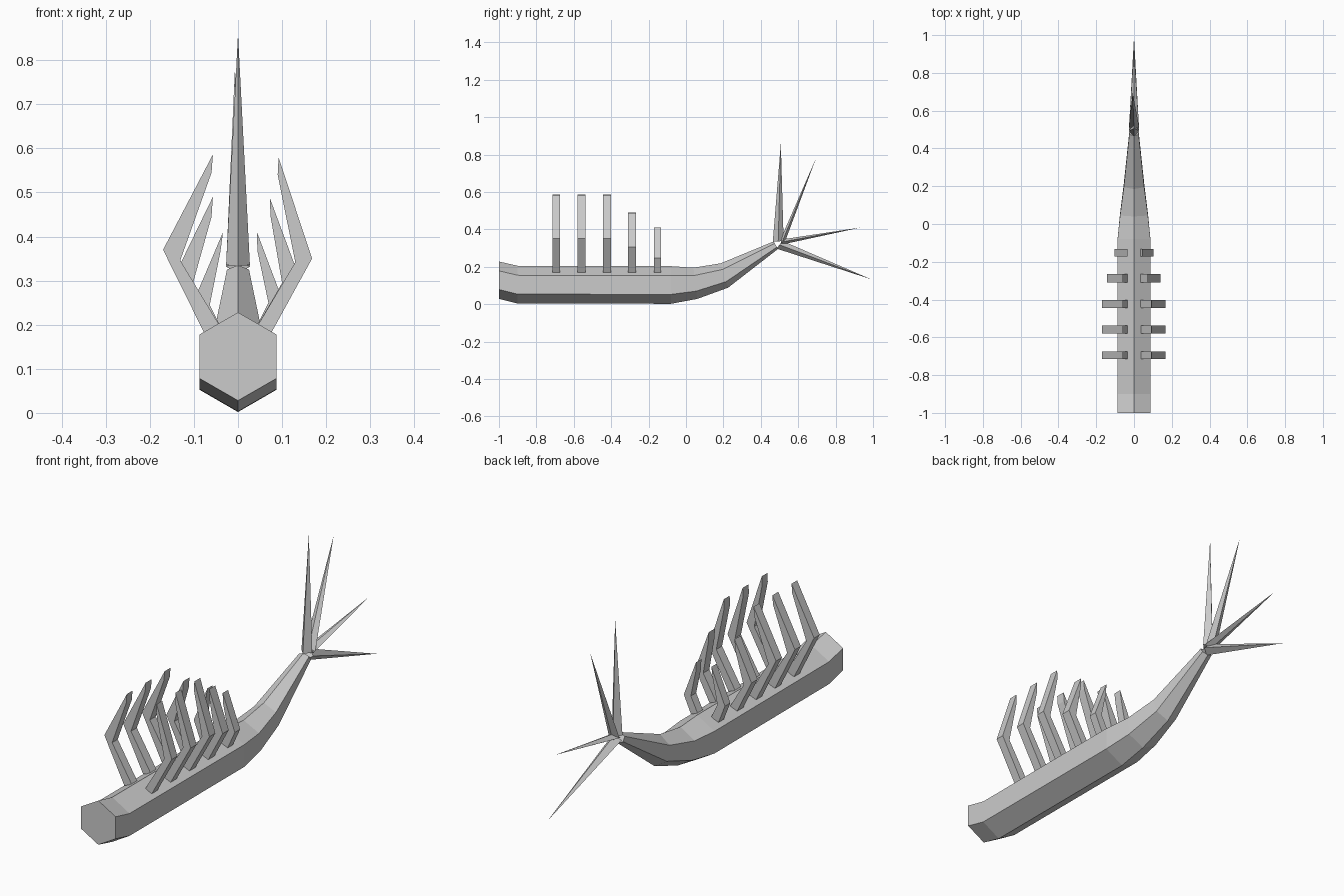
import bpy, bmesh, math
from mathutils import Vector

if "Cube" in bpy.data.objects:
    bpy.data.objects.remove(bpy.data.objects["Cube"])


def finish(name, verts, faces):
    bm = bmesh.new()
    vs = [bm.verts.new(v) for v in verts]
    for f in faces:
        bm.faces.new([vs[i] for i in f])
    bmesh.ops.recalc_face_normals(bm, faces=bm.faces)
    mesh = bpy.data.meshes.new(name)
    bm.to_mesh(mesh)
    bm.free()
    ob = bpy.data.objects.new(name, mesh)
    bpy.context.collection.objects.link(ob)
    return ob


def loft(name, rings):
    n = len(rings[0])
    verts = [v for r in rings for v in r]
    faces = [(k * n + i, k * n + (i + 1) % n, (k + 1) * n + (i + 1) % n, (k + 1) * n + i)
             for k in range(len(rings) - 1) for i in range(n)]
    faces += [tuple(range(n)), tuple(range(len(verts) - n, len(verts)))]
    return finish(name, verts, faces)


def hexagon(top, bottom, half_width):
    # hexagon with a point up, spanning top and bottom points given as (y, z)
    c = (Vector(top) + Vector(bottom)) / 2
    d = (Vector(top) - Vector(bottom)) / 2
    ring = []
    for i in range(6):
        a = i * math.pi / 3
        p = c + d * math.cos(a)
        ring.append((half_width * math.sin(a) / math.sin(math.pi / 3), p.x, p.y))
    return ring


# Hexagonal body rising into a narrow tail
sections = [
    ((-1.0, 0.228), (-1.0, 0.028), 0.087),
    ((-0.9, 0.205), (-0.9, 0.003), 0.087),
    ((-0.08, 0.203), (-0.08, 0.002), 0.087),
    ((0.04, 0.195), (0.06, 0.028), 0.074),
    ((0.185, 0.218), (0.225, 0.088), 0.054),
    ((0.468, 0.335), (0.492, 0.295), 0.025),
]
loft("body", [hexagon(*s) for s in sections])

# Four tail spikes: diamond base, given as two (y, z) edge points, and a tip (x, y, z)
spikes = [
    ((0.464, 0.333), (0.522, 0.338), (0, 0.507, 0.86)),
    ((0.502, 0.338), (0.528, 0.330), (-0.007, 0.695, 0.78)),
    ((0.505, 0.345), (0.510, 0.318), (0, 0.935, 0.41)),
    ((0.484, 0.297), (0.515, 0.338), (0, 0.99, 0.133)),
]
for k, (a, b, tip) in enumerate(spikes):
    my, mz = (a[0] + b[0]) / 2, (a[1] + b[1]) / 2
    base = [(0, *a), (0.027, my, mz), (0, *b), (-0.027, my, mz)]
    finish(f"tail_spike_{k + 1}", base + [tip],
           [(0, 1, 2, 3)] + [(i, (i + 1) % 4, 4) for i in range(4)])

# Bent ribs; (x, z) profiles: outer base, outer elbow, tip, under tip, inner elbow, inner base
left = {
    "large": [(-0.07, 0.168), (-0.17, 0.37), (-0.057, 0.586), (-0.06, 0.545), (-0.131, 0.346), (-0.032, 0.182)],
    "medium": [(-0.07, 0.168), (-0.142, 0.315), (-0.057, 0.49), (-0.06, 0.445), (-0.102, 0.295), (-0.035, 0.182)],
    "small": [(-0.07, 0.168), (-0.102, 0.25), (-0.034, 0.41), (-0.04, 0.365), (-0.064, 0.245), (-0.033, 0.182)],
}
right = {
    "large": [(0.068, 0.168), (0.168, 0.35), (0.092, 0.58), (0.09, 0.54), (0.13, 0.342), (0.035, 0.182)],
    "medium": [(0.068, 0.168), (0.14, 0.305), (0.072, 0.488), (0.074, 0.445), (0.1, 0.295), (0.035, 0.182)],
    "small": [(0.068, 0.168), (0.104, 0.248), (0.043, 0.41), (0.044, 0.368), (0.069, 0.25), (0.035, 0.182)],
}
rows = [(-0.694, 0.02, "large"), (-0.558, 0.021, "large"), (-0.423, 0.021, "large"),
        (-0.288, 0.022, "medium"), (-0.152, 0.019, "small")]
for side, profiles in (("left", left), ("right", right)):
    for k, (y, h, size) in enumerate(rows):
        p = profiles[size]
        n = len(p)
        verts = [(x, y + s * h, z) for s in (-1, 1) for x, z in p]
        # end caps split at the elbow to keep the bent outline clean
        faces = [(0, 1, 4, 5), (1, 2, 3, 4), (6, 7, 10, 11), (7, 8, 9, 10)]
        faces += [(i, (i + 1) % n, (i + 1) % n + n, i + n) for i in range(n)]
        finish(f"rib_{side}_{k + 1}", verts, faces)
